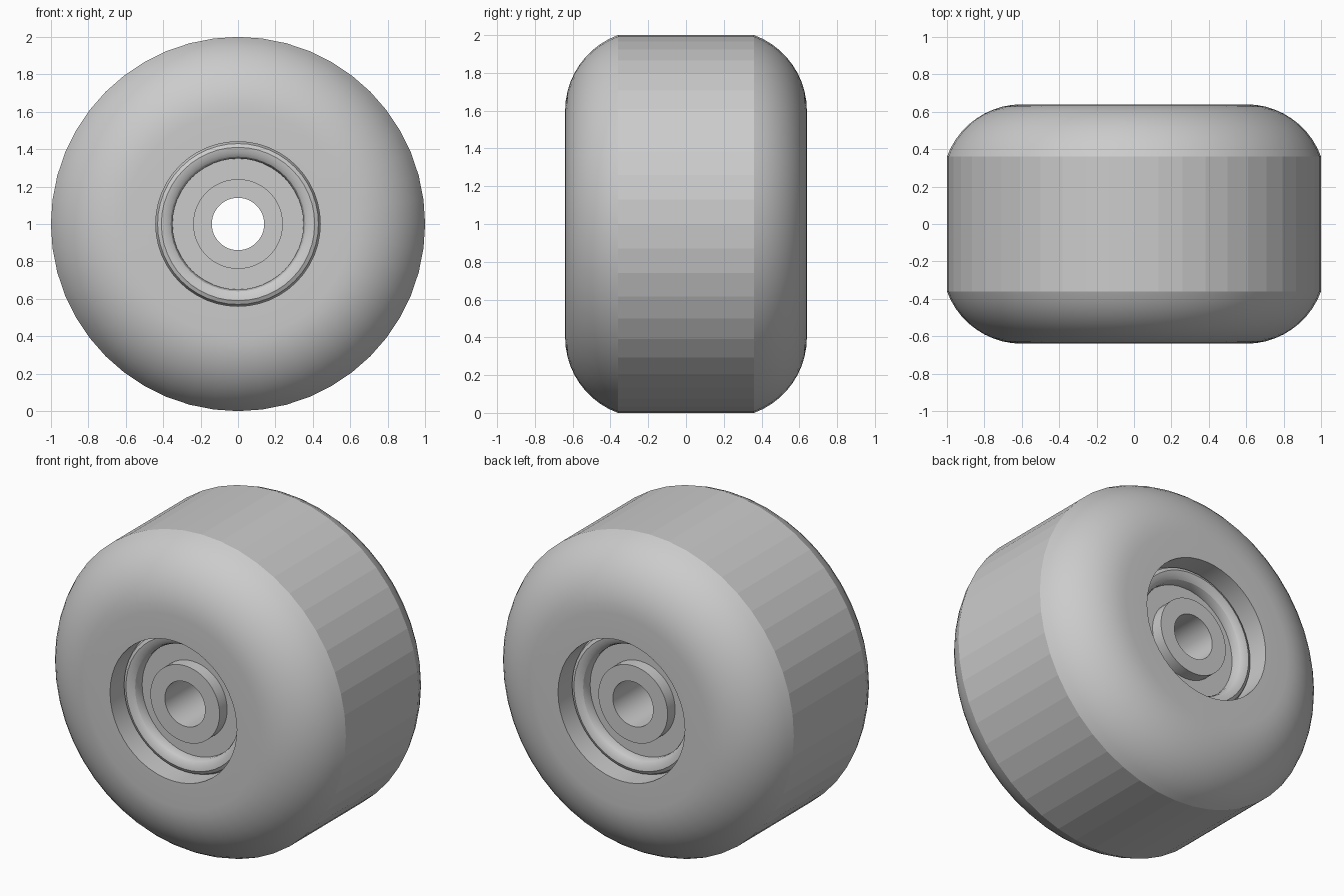
import bpy, bmesh
from math import sin, cos, pi, radians

cube = bpy.data.objects.get("Cube")
if cube:
    bpy.data.objects.remove(cube, do_unlink=True)

SEGMENTS = 48

grey = bpy.data.materials.new("plain grey")
grey.use_nodes = True
colour = (0.6, 0.6, 0.6, 1)
grey.diffuse_color = colour
grey.node_tree.nodes["Principled BSDF"].inputs["Base Color"].default_value = colour


def mirrored(half):
    """Complete a (radius, y) front half profile with its back half."""
    return half + [(r, -y) for r, y in reversed(half)]


def lathe(name, profile):
    """Spin a closed (radius, y) profile about the axle."""
    bm = bmesh.new()
    rings = []
    for r, y in profile:
        angles = [2 * pi * i / SEGMENTS for i in range(SEGMENTS)]
        rings.append([bm.verts.new((r * sin(a), y, r * cos(a))) for a in angles])
    for ring, following in zip(rings, rings[1:] + rings[:1]):
        for i in range(SEGMENTS):
            j = (i + 1) % SEGMENTS
            bm.faces.new((ring[i], ring[j], following[j], following[i]))
    bmesh.ops.recalc_face_normals(bm, faces=bm.faces)
    mesh = bpy.data.meshes.new(name)
    bm.to_mesh(mesh)
    bm.free()
    mesh.materials.append(grey)
    obj = bpy.data.objects.new(name, mesh)
    bpy.context.collection.objects.link(obj)
    obj.location.z = 1
    bpy.ops.object.select_all(action='DESELECT')
    obj.select_set(True)
    bpy.context.view_layer.objects.active = obj
    bpy.ops.object.shade_smooth_by_angle(angle=radians(30))
    return obj


# Tyre: bore wall, flat side, rounded shoulder and straight tread
shoulder_radius, shoulder_y = 0.426, -0.214
steps = 10
shoulder = []
for i in range(steps + 1):
    a = radians(90 - 70 * i / steps)
    shoulder.append((0.6 + shoulder_radius * cos(a),
                     shoulder_y - shoulder_radius * sin(a)))
tyre = lathe("tyre", mirrored([(0.44, -0.64)] + shoulder))
for face in tyre.data.polygons:
    if face.normal.y ** 2 < 0.001 and face.center.xz.length > 0.9:
        face.use_smooth = False

# Bearings: rounded outer race, recessed shield and raised inner race
lathe("bearings", mirrored([
    (0.14, -0.525), (0.24, -0.525), (0.24, -0.45), (0.35, -0.45),
    (0.35, -0.48), (0.36, -0.505), (0.38, -0.52), (0.41, -0.525),
    (0.43, -0.515), (0.44, -0.495),
]))
